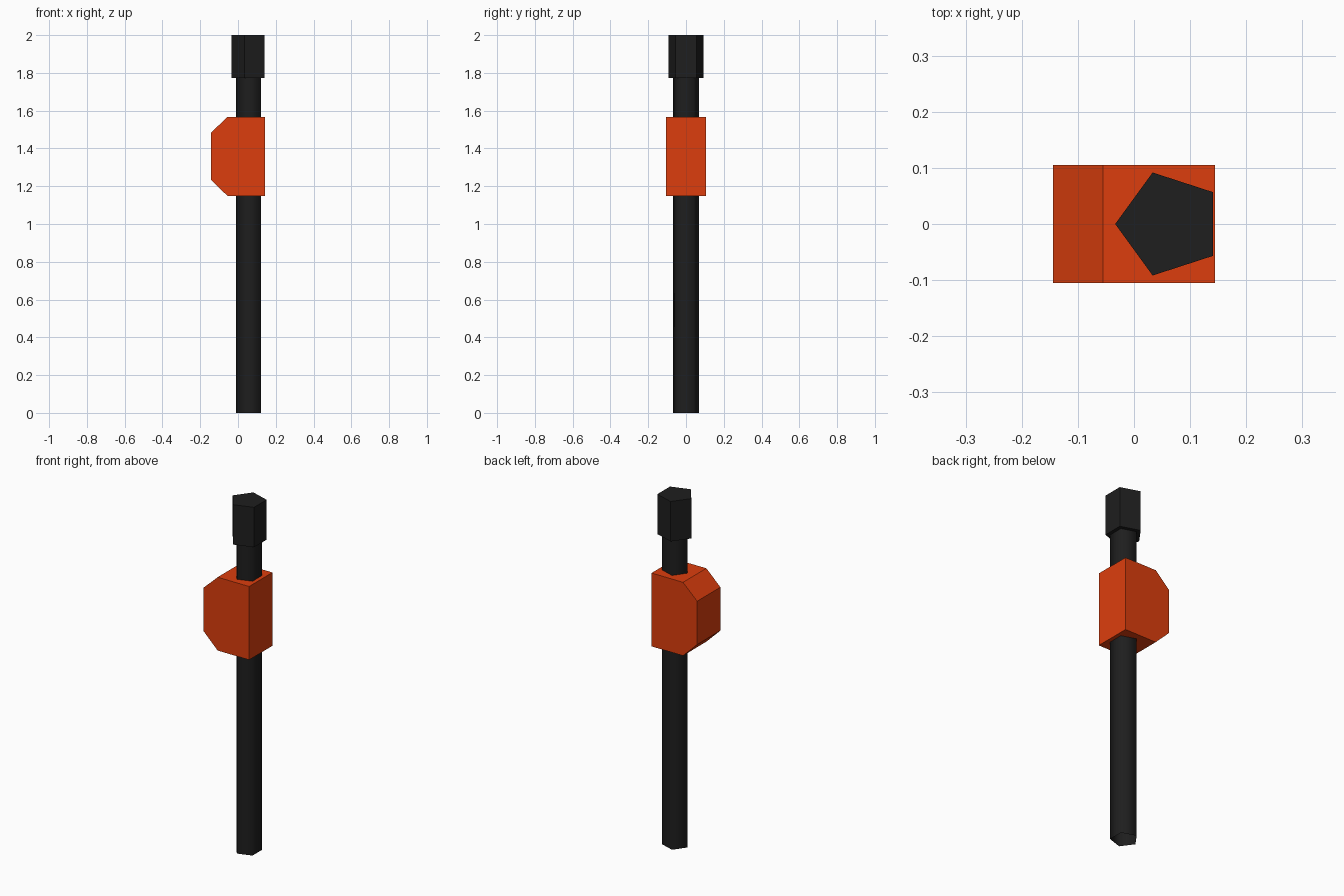
import bpy, math

if "Cube" in bpy.data.objects:
    bpy.data.objects.remove(bpy.data.objects["Cube"])


def material(name, color):
    m = bpy.data.materials.new(name)
    m.diffuse_color = (*color, 1)
    m.use_nodes = True
    m.node_tree.nodes["Principled BSDF"].inputs["Base Color"].default_value = m.diffuse_color
    return m


black = material("black", (0.013, 0.013, 0.013))
orange = material("orange", (0.72, 0.048, 0.004))
AXIS_X = 0.063  # the rod runs off-centre through the block


def add_mesh(name, verts, faces, mat):
    me = bpy.data.meshes.new(name)
    me.from_pydata(verts, [], faces)
    me.materials.append(mat)
    ob = bpy.data.objects.new(name, me)
    bpy.context.collection.objects.link(ob)
    return ob


def pentagon_prism(name, radius, z0, z1, bottom=True, top=True):
    angles = [math.pi + i * math.tau / 5 for i in range(5)]
    verts = [(AXIS_X + radius * math.cos(a), radius * math.sin(a), z)
             for z in (z0, z1) for a in angles]
    faces = [(i, (i + 1) % 5, (i + 1) % 5 + 5, i + 5) for i in range(5)]
    if bottom:
        faces.append((4, 3, 2, 1, 0))
    if top:
        faces.append((5, 6, 7, 8, 9))
    return add_mesh(name, verts, faces, black)


# Long rod, open at the foot, and the thicker cap on top
rod = pentagon_prism("rod", 0.0725, 0, 1.78, bottom=False, top=False)
for p in rod.data.polygons:
    p.use_smooth = True
pentagon_prism("end_cap", 0.0965, 1.772, 2.0)

# Block with two chamfered edges, extruded along y
profile = [(-0.144, 1.235), (-0.055, 1.148), (0.144, 1.148),
           (0.144, 1.567), (-0.055, 1.567), (-0.144, 1.483)]
n = len(profile)
verts = [(x, y, z) for y in (-0.105, 0.105) for x, z in profile]
faces = [tuple(range(n)), tuple(reversed(range(n, 2 * n)))]
faces += [((i + 1) % n, i, i + n, (i + 1) % n + n) for i in range(n)]
add_mesh("block", verts, faces, orange)
